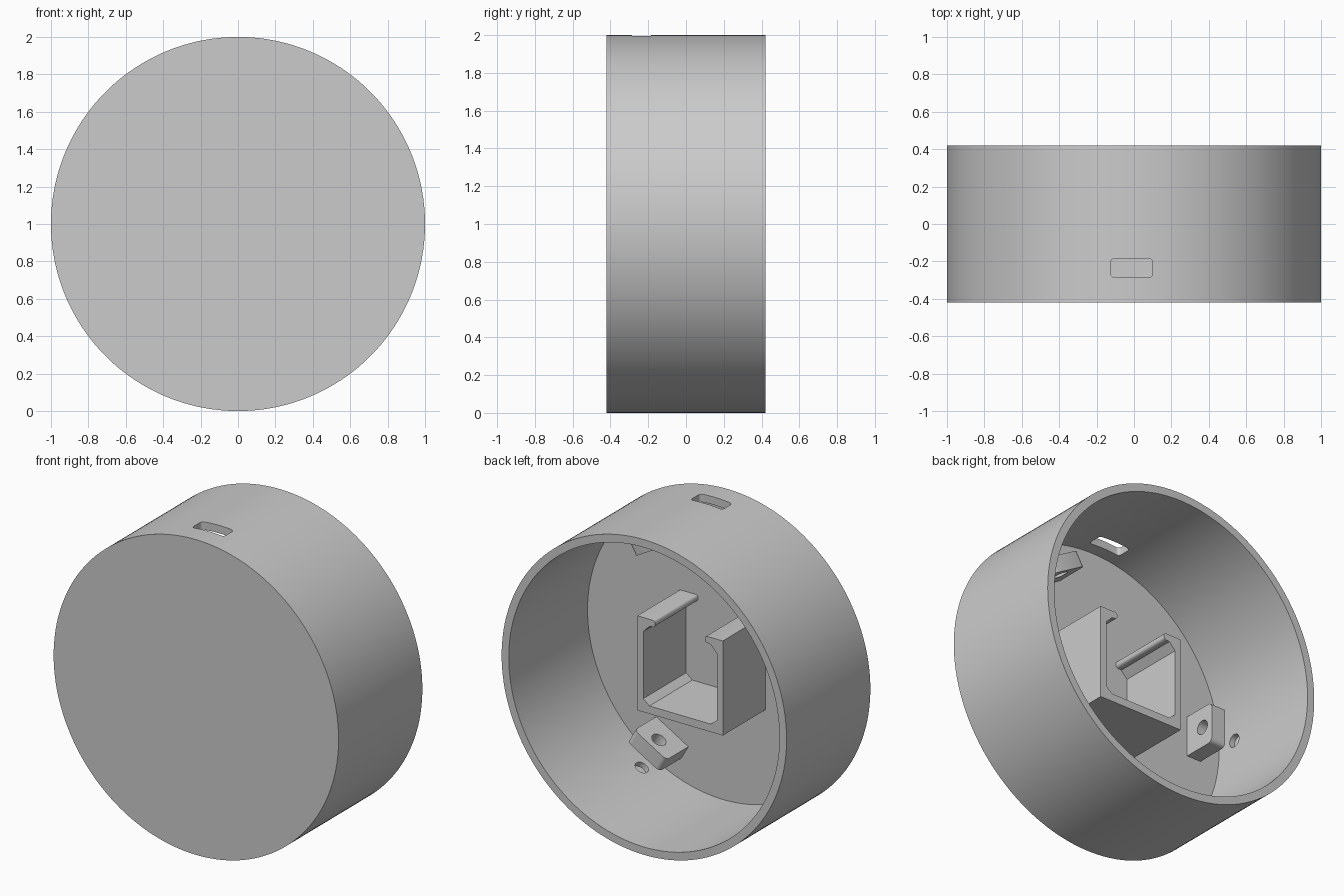
import bpy, bmesh, math
from mathutils import Matrix, Vector

if "Cube" in bpy.data.objects:
    bpy.data.objects.remove(bpy.data.objects["Cube"], do_unlink=True)

grey = bpy.data.materials.new("plain grey")
grey.use_nodes = True
COLOUR = (0.6, 0.6, 0.6, 1)
grey.diffuse_color = COLOUR
grey.node_tree.nodes["Principled BSDF"].inputs["Base Color"].default_value = COLOUR

HALF, FLOOR = 0.42, -0.37      # half depth of the cup, inner face of its front plate
R_OUT, R_IN = 1.0, 0.95
HOLE_Y = -0.235
CENTRE = Vector((0, 0, 1))


def finish(name, bm):
    """Turn a bmesh into an object with the shared material."""
    bmesh.ops.recalc_face_normals(bm, faces=bm.faces)
    mesh = bpy.data.meshes.new(name)
    bm.to_mesh(mesh)
    bm.free()
    mesh.materials.append(grey)
    obj = bpy.data.objects.new(name, mesh)
    bpy.context.collection.objects.link(obj)
    return obj


def cut(obj, cutters):
    """Subtract the cutters, bake the result and remove the cutters."""
    for c in cutters:
        c.hide_render = True
        mod = obj.modifiers.new("cut", "BOOLEAN")
        mod.operation, mod.solver, mod.object = "DIFFERENCE", "EXACT", c
    graph = bpy.context.evaluated_depsgraph_get()
    mesh = bpy.data.meshes.new_from_object(obj.evaluated_get(graph))
    obj.modifiers.clear()
    obj.data = mesh
    for c in cutters:
        bpy.data.objects.remove(c, do_unlink=True)


def smooth(obj):
    bpy.ops.object.select_all(action="DESELECT")
    obj.select_set(True)
    bpy.context.view_layer.objects.active = obj
    bpy.ops.object.shade_smooth_by_angle(angle=math.radians(30))


def box(name, lo, hi, matrix=Matrix(), bevel=0, rule=None, segments=4):
    """Box between two corners; edges passing the rule are rounded."""
    bm = bmesh.new()
    bmesh.ops.create_cube(bm, size=1)
    lo, hi = Vector(lo), Vector(hi)
    for v in bm.verts:
        v.co = (lo + hi) / 2 + v.co * (hi - lo)
    if bevel:
        edges = [e for e in bm.edges if rule(e)]
        bmesh.ops.bevel(bm, geom=edges, offset=bevel, segments=segments,
                        profile=0.5, affect="EDGES")
    bm.transform(matrix)
    return finish(name, bm)


def drill(name, matrix, r_from, r_to, radius):
    """Cylinder along local x, in the frame of one post."""
    bm = bmesh.new()
    turn = Matrix.Translation(((r_from + r_to) / 2, HOLE_Y, 0)) @ Matrix.Rotation(math.pi / 2, 4, "Y")
    bmesh.ops.create_cone(bm, cap_ends=True, segments=32, radius1=radius, radius2=radius,
                          depth=r_to - r_from, matrix=matrix @ turn)
    return finish(name, bm)


# Round cup, open at the back: a lathed wall and front plate
SEGMENTS = 180
bm = bmesh.new()
rings = []
for r, y in ((R_OUT, -HALF), (R_OUT, HALF), (R_IN, HALF), (R_IN, FLOOR)):
    ring = []
    for i in range(SEGMENTS):
        a = math.tau * i / SEGMENTS
        ring.append(bm.verts.new((r * math.cos(a), y, 1 + r * math.sin(a))))
    rings.append(ring)
for a, b in zip(rings, rings[1:]):
    for i in range(SEGMENTS):
        j = (i + 1) % SEGMENTS
        bm.faces.new((a[i], a[j], b[j], b[i]))
bm.faces.new(rings[0])
bm.faces.new(rings[-1])
cup = finish("round_cup", bm)

# Frames of the three screw posts, with local x pointing outward
frames = [Matrix.Translation(CENTRE) @ Matrix.Rotation(math.radians(a), 4, "Y")
          for a in (-60, 60, 180)]

# Cable slot through the top and blind screw holes inside the wall
slot = box("slot_cutter", (-0.125, -0.285, 1.8), (0.1, -0.185, 2.1), bevel=0.02,
           rule=lambda e: abs(e.verts[0].co.z - e.verts[1].co.z) > 0.1)
cut(cup, [slot] + [drill("wall_hole_cutter", f, 0.9, 0.985, 0.042) for f in frames])
smooth(cup)

# Screw posts standing on the front plate, each drilled towards the wall
for n, f in enumerate(frames):
    post = box(f"screw_post_{n + 1}", (0.71, FLOOR - 0.01, -0.13), (0.81, -0.15, 0.13), f,
               bevel=0.03, rule=lambda e: all(v.co.y > -0.2 for v in e.verts)
               and abs(e.verts[0].co.x - e.verts[1].co.x) > 0.05)
    cut(post, [drill("post_hole_cutter", f, 0.6, 0.9, 0.045)])
    smooth(post)

# Holder: a channel with inward lips on top, extruded back from the plate
half = [(0, -0.3), (0.3, -0.3), (0.3, 0.3), (0.175, 0.3), (0.175, 0.26), (0.215, 0.255),
        (0.258, 0.21), (0.258, -0.215), (0.215, -0.25), (0, -0.25)]
outline = half + [(-x, z) for x, z in reversed(half[1:-1])]
bm = bmesh.new()
face = bm.faces.new([bm.verts.new((x, FLOOR - 0.01, 1 + z)) for x, z in outline])
grown = bmesh.ops.extrude_face_region(bm, geom=[face])
moved = [g for g in grown["geom"] if isinstance(g, bmesh.types.BMVert)]
bmesh.ops.translate(bm, vec=(0, 0.06 - FLOOR + 0.01, 0), verts=moved)
lip_edges = [e for e in bm.edges
             if abs(e.verts[0].co.y - e.verts[1].co.y) > 0.1
             and e.verts[0].co.z > 1.25 and abs(e.verts[0].co.x) < 0.18]
bmesh.ops.bevel(bm, geom=lip_edges, offset=0.015, segments=3, profile=0.5, affect="EDGES")
holder = finish("lipped_holder", bm)
smooth(holder)
